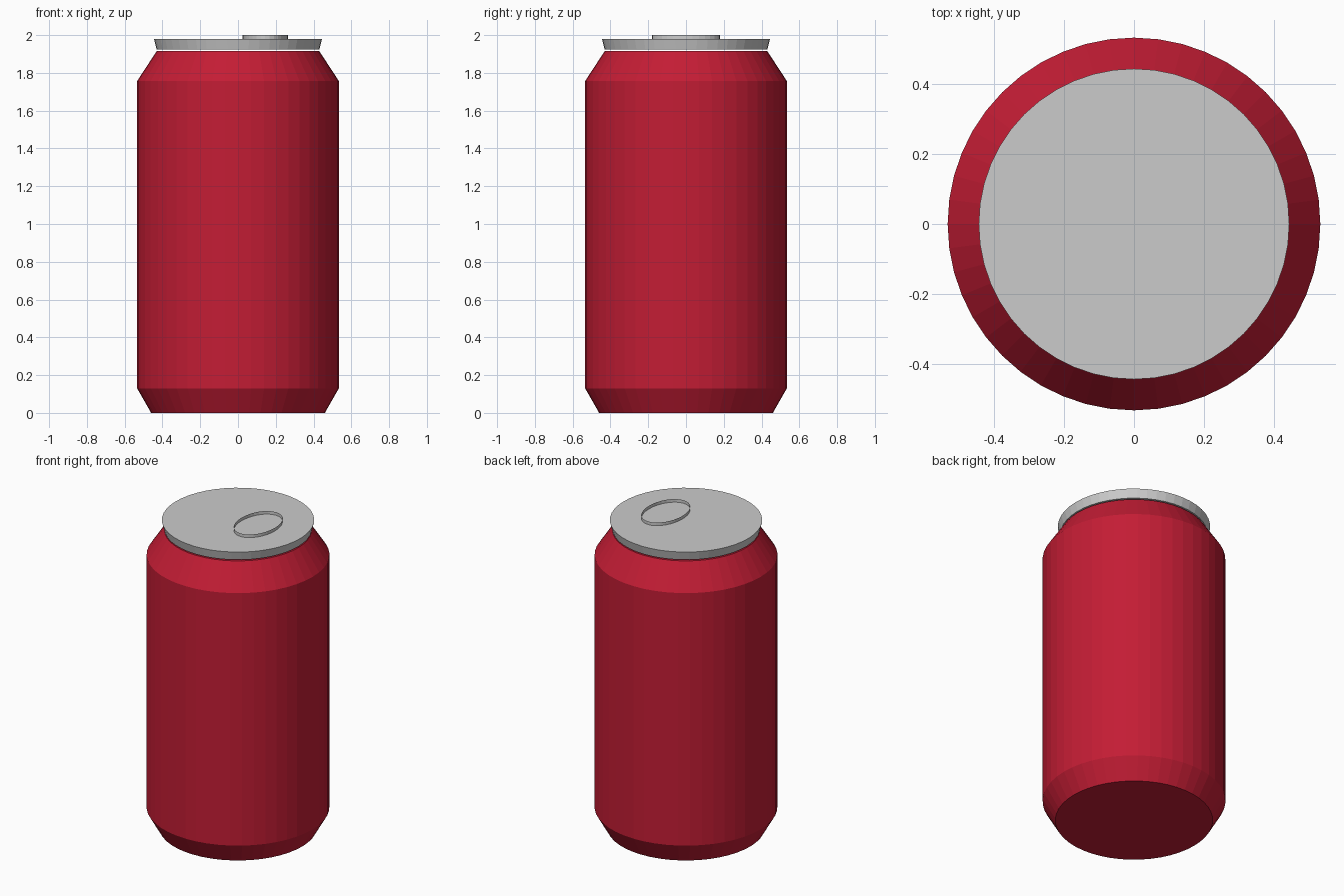
import bpy, bmesh
from math import cos, sin, tau

if "Cube" in bpy.data.objects:
    bpy.data.objects.remove(bpy.data.objects["Cube"])


def material(name, rgb):
    m = bpy.data.materials.new(name)
    m.diffuse_color = (*rgb, 1)
    m.use_nodes = True
    m.node_tree.nodes["Principled BSDF"].inputs["Base Color"].default_value = m.diffuse_color
    return m


def lathe(name, profile, sides=48, centre=(0, 0), stretch=1.0, capped=True, mat=None):
    """Revolve (radius, z) points around z, optionally stretched in y."""
    bm = bmesh.new()
    rings = []
    for r, z in profile:
        rings.append([bm.verts.new((centre[0] + r * cos(tau * i / sides),
                                    centre[1] + r * stretch * sin(tau * i / sides), z))
                      for i in range(sides)])
    for low, high in zip(rings, rings[1:]):
        for i in range(sides):
            j = (i + 1) % sides
            bm.faces.new((low[i], low[j], high[j], high[i]))
    if capped:
        bm.faces.new(rings[0][::-1])
        bm.faces.new(rings[-1])
    mesh = bpy.data.meshes.new(name)
    bm.to_mesh(mesh)
    bm.free()
    obj = bpy.data.objects.new(name, mesh)
    bpy.context.collection.objects.link(obj)
    if mat:
        mesh.materials.append(mat)
    return obj


red = material("red_paint", (0.55, 0.012, 0.035))

# Can body with tapered foot and shoulder
lathe("can_body", [(0.46, 0), (0.534, 0.13), (0.534, 1.757), (0.43, 1.916)], mat=red)

# Slightly flared lid, set just above the shoulder
lathe("lid", [(0.431, 1.924), (0.445, 1.98)])

# Oval pull ring: a thin upright band
lathe("pull_ring", [(0.12, 1.979), (0.12, 2.0)], sides=32,
      centre=(0.144, 0), stretch=1.5, capped=False)
